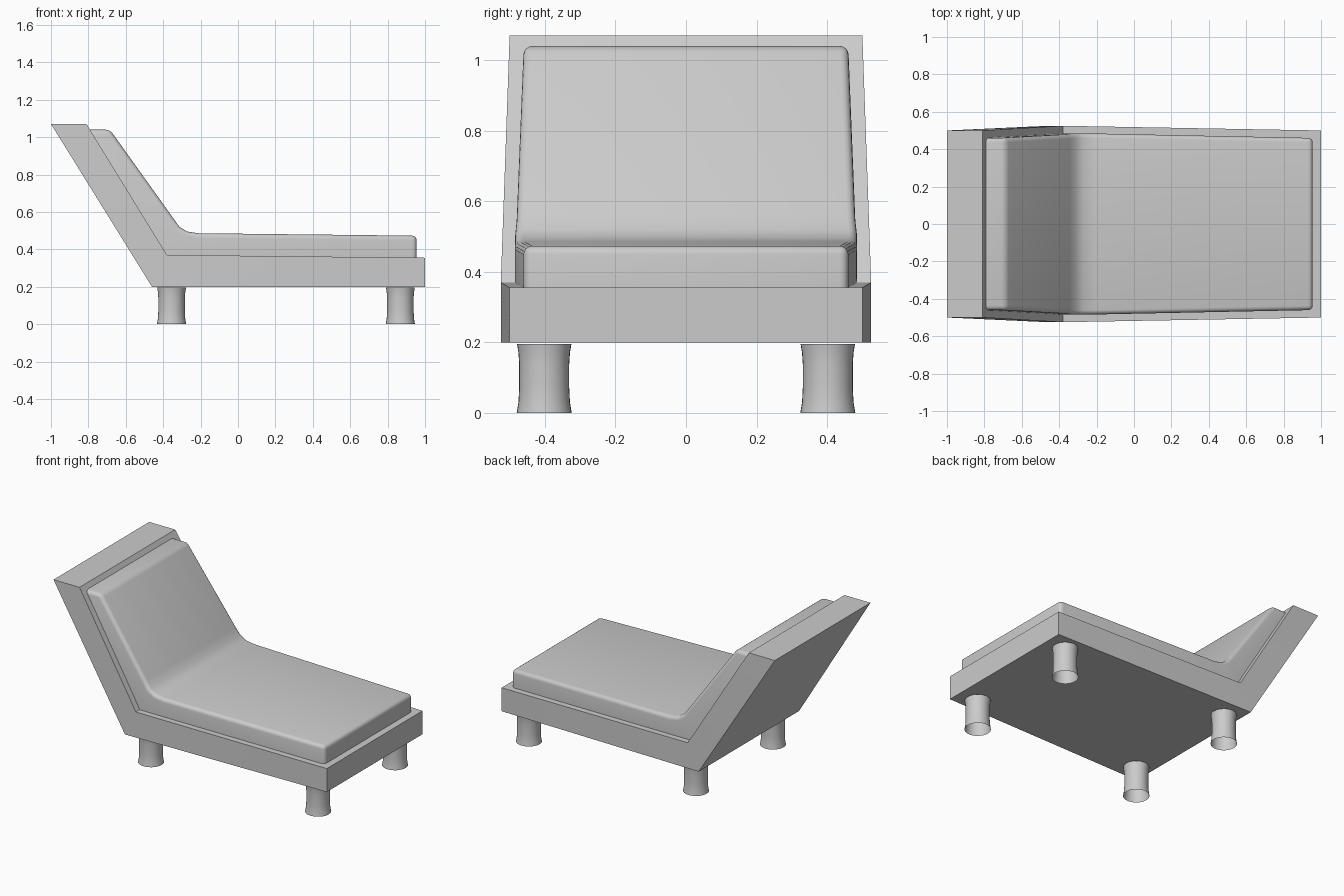
import bpy
import bmesh
from math import radians, cos, sin, pi

if "Cube" in bpy.data.objects:
    bpy.data.objects.remove(bpy.data.objects["Cube"])


def finish(bm, name, angle):
    """Turn a bmesh into a named object, smooth except at sharp edges."""
    bmesh.ops.recalc_face_normals(bm, faces=bm.faces)
    mesh = bpy.data.meshes.new(name)
    bm.to_mesh(mesh)
    bm.free()
    ob = bpy.data.objects.new(name, mesh)
    bpy.context.collection.objects.link(ob)
    bpy.ops.object.select_all(action='DESELECT')
    ob.select_set(True)
    bpy.context.view_layer.objects.active = ob
    bpy.ops.object.shade_smooth_by_angle(angle=radians(angle))
    return ob


def bent_slab(name, sections, rounding=0.0, angle=35):
    """Slab from (lower x, z), (upper x, z), half width sections."""
    bm = bmesh.new()
    rings = []
    for (lx, lz), (ux, uz), w in sections:
        pts = [(lx, -w, lz), (lx, w, lz), (ux, w, uz), (ux, -w, uz)]
        rings.append([bm.verts.new(p) for p in pts])
    for a, b in zip(rings, rings[1:]):
        for i in range(4):
            j = (i + 1) % 4
            bm.faces.new((a[i], a[j], b[j], b[i]))
    bm.faces.new(rings[0])
    bm.faces.new(rings[-1][::-1])
    if rounding:
        # upper rim plus the four upright corners
        pairs = [(a[i], b[i]) for a, b in zip(rings, rings[1:]) for i in (2, 3)]
        for r in (rings[0], rings[-1]):
            pairs += [(r[2], r[3]), (r[0], r[3]), (r[1], r[2])]
        edges = [bm.edges.get(p) for p in pairs]
        bmesh.ops.bevel(bm, geom=edges, offset=rounding, segments=4,
                        profile=0.5, affect='EDGES', clamp_overlap=True)
    return finish(bm, name, angle)


def leg(name, x, y):
    """Open tube with slightly flared ends."""
    profile = [(0.078, 0.0), (0.073, 0.03), (0.071, 0.07),
               (0.071, 0.14), (0.073, 0.17), (0.077, 0.195)]
    n = 32
    bm = bmesh.new()
    rings = [[bm.verts.new((x + r * cos(2 * pi * k / n),
                            y + r * sin(2 * pi * k / n), z))
              for k in range(n)] for r, z in profile]
    for a, b in zip(rings, rings[1:]):
        for k in range(n):
            m = (k + 1) % n
            bm.faces.new((a[k], a[m], b[m], b[k]))
    return finish(bm, name, 40)


# Base frame with reclined back
bent_slab("frame", [
    ((-1.0, 1.07), (-0.81, 1.07), 0.50),
    ((-0.46, 0.20), (-0.38, 0.37), 0.525),
    ((1.0, 0.20), (1.0, 0.355), 0.50),
])

# One-piece cushion with a soft bend between back and seat
bent_slab("cushion", [
    ((-0.80, 1.04), (-0.685, 1.04), 0.46),
    ((-0.44, 0.44), (-0.345, 0.565), 0.48),
    ((-0.39, 0.36), (-0.313, 0.52), 0.485),
    ((-0.34, 0.35), (-0.272, 0.495), 0.485),
    ((-0.25, 0.35), (-0.21, 0.486), 0.484),
    ((0.955, 0.34), (0.955, 0.473), 0.46),
], rounding=0.024)

# Four legs
for x, end in ((-0.355, "back"), (0.868, "foot")):
    for y, side in ((-0.402, "near"), (0.402, "far")):
        leg(f"{end}_leg_{side}", x, y)
